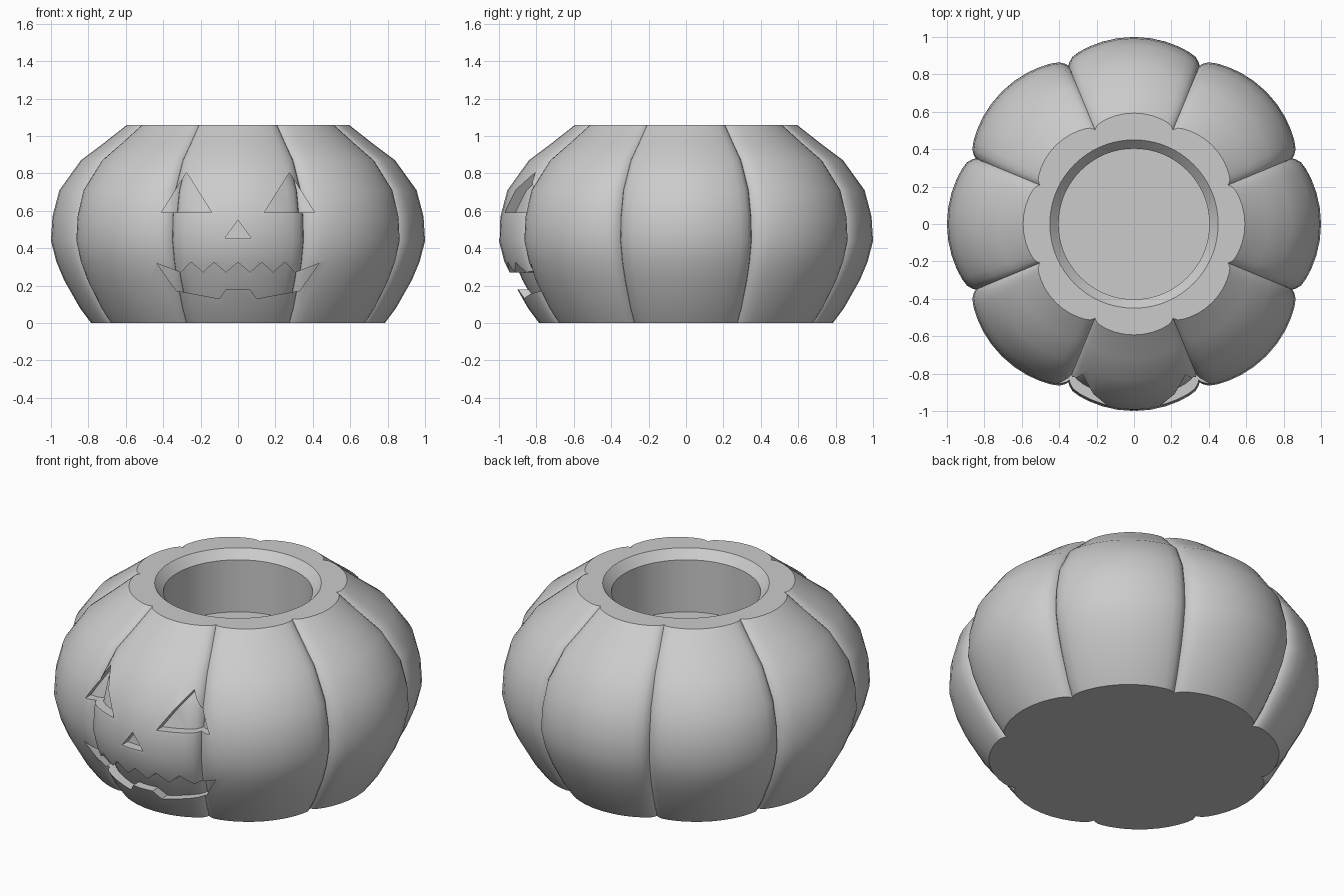
import bpy
import bmesh
from math import sin, cos, pi

if "Cube" in bpy.data.objects:
    bpy.data.objects.remove(bpy.data.objects["Cube"])

LOBES = 8
STEPS = 14
TOP = 1.06
CARVE_DEPTH = 0.055

# Half profile of one rib: radius, height
PROFILE = [(0.785, 0), (0.845, 0.08), (0.93, 0.23), (0.972, 0.33), (1, 0.44),
           (0.992, 0.57), (0.955, 0.71), (0.84, 0.87), (0.72, 0.96), (0.593, TOP)]
# Candle well: chamfered lip, wall, floor
WELL = [(0.45, TOP), (0.403, 1.01), (0.403, 0.70)]

grey = bpy.data.materials.new("plain grey")
grey.use_nodes = True
colour = (0.6, 0.6, 0.6, 1)
grey.diffuse_color = colour
grey.node_tree.nodes["Principled BSDF"].inputs["Base Color"].default_value = colour


def rib_samples():
    """Angle and radius factor around the ribbed outline, denser at the creases."""
    samples = []
    for lobe in range(LOBES):
        for step in range(STEPS):
            t = sin((2 * step / STEPS - 1) * pi / 2)
            angle = (lobe + t / 2) * 2 * pi / LOBES
            samples.append((angle, 1 - 0.055 * t ** 2 - 0.03 * t ** 20))
    return samples


def finish(bm, name):
    bmesh.ops.recalc_face_normals(bm, faces=bm.faces)
    mesh = bpy.data.meshes.new(name)
    bm.to_mesh(mesh)
    bm.free()
    obj = bpy.data.objects.new(name, mesh)
    bpy.context.collection.objects.link(obj)
    mesh.materials.append(grey)
    return obj


def ribbed_solid(name, inset=0, well=()):
    """Stack ribbed rings, then round rings for the well, and cap both ends."""
    bm = bmesh.new()
    rings = []
    for r, z in PROFILE:
        rings.append([bm.verts.new(((r * f - inset) * cos(a), (r * f - inset) * sin(a), z))
                      for a, f in rib_samples()])
    for r, z in well:
        rings.append([bm.verts.new((r * cos(a), r * sin(a), z)) for a, f in rib_samples()])
    count = len(rings[0])
    for low, high in zip(rings, rings[1:]):
        for i in range(count):
            j = (i + 1) % count
            bm.faces.new((low[i], low[j], high[j], high[i]))
    bm.faces.new(rings[0])
    bm.faces.new(rings[-1])
    return finish(bm, name)


def prism(name, outline):
    """Extrude a front-view outline backwards through the front wall."""
    bm = bmesh.new()
    front = [bm.verts.new((x, -1.2, z)) for x, z in outline]
    face = bm.faces.new(front)
    back = bmesh.ops.extrude_face_region(bm, geom=[face])["geom"]
    verts = [v for v in back if isinstance(v, bmesh.types.BMVert)]
    bmesh.ops.translate(bm, verts=verts, vec=(0, 0.65, 0))
    return finish(bm, name)


def subtract(target, cutter):
    mod = target.modifiers.new("cut", 'BOOLEAN')
    mod.operation = 'DIFFERENCE'
    mod.solver = 'EXACT'
    mod.object = cutter
    bpy.context.view_layer.objects.active = target
    bpy.ops.object.modifier_apply(modifier=mod.name)


# Pumpkin body with candle well
body = ribbed_solid("pumpkin_body", well=WELL)
core = ribbed_solid("carving_floor", inset=CARVE_DEPTH)

# Face outlines
right_eye = [(-0.275, 0.805), (-0.41, 0.59), (-0.14, 0.59)]
left_eye = [(-x, z) for x, z in right_eye]
nose = [(0, 0.55), (-0.07, 0.455), (0.07, 0.455)]
half_mouth = [(-0.064, 0.18), (-0.10, 0.13), (-0.33, 0.173), (-0.433, 0.318),
              (-0.305, 0.27), (-0.25, 0.325), (-0.187, 0.27), (-0.128, 0.325),
              (-0.064, 0.27)]
mouth = half_mouth + [(0, 0.325)] + [(-x, z) for x, z in reversed(half_mouth)]

# Carve each feature as a shallow pocket that follows the ribs
for name, outline in (("right_eye", right_eye), ("left_eye", left_eye),
                      ("nose", nose), ("mouth", mouth)):
    cutter = prism(name + "_cutter", outline)
    subtract(cutter, core)
    subtract(body, cutter)
    bpy.data.objects.remove(cutter)
bpy.data.objects.remove(core)

# Smooth ribs, crisp creases and edges
bpy.ops.object.select_all(action='DESELECT')
body.select_set(True)
bpy.context.view_layer.objects.active = body
bpy.ops.object.shade_smooth_by_angle(angle=0.6)
